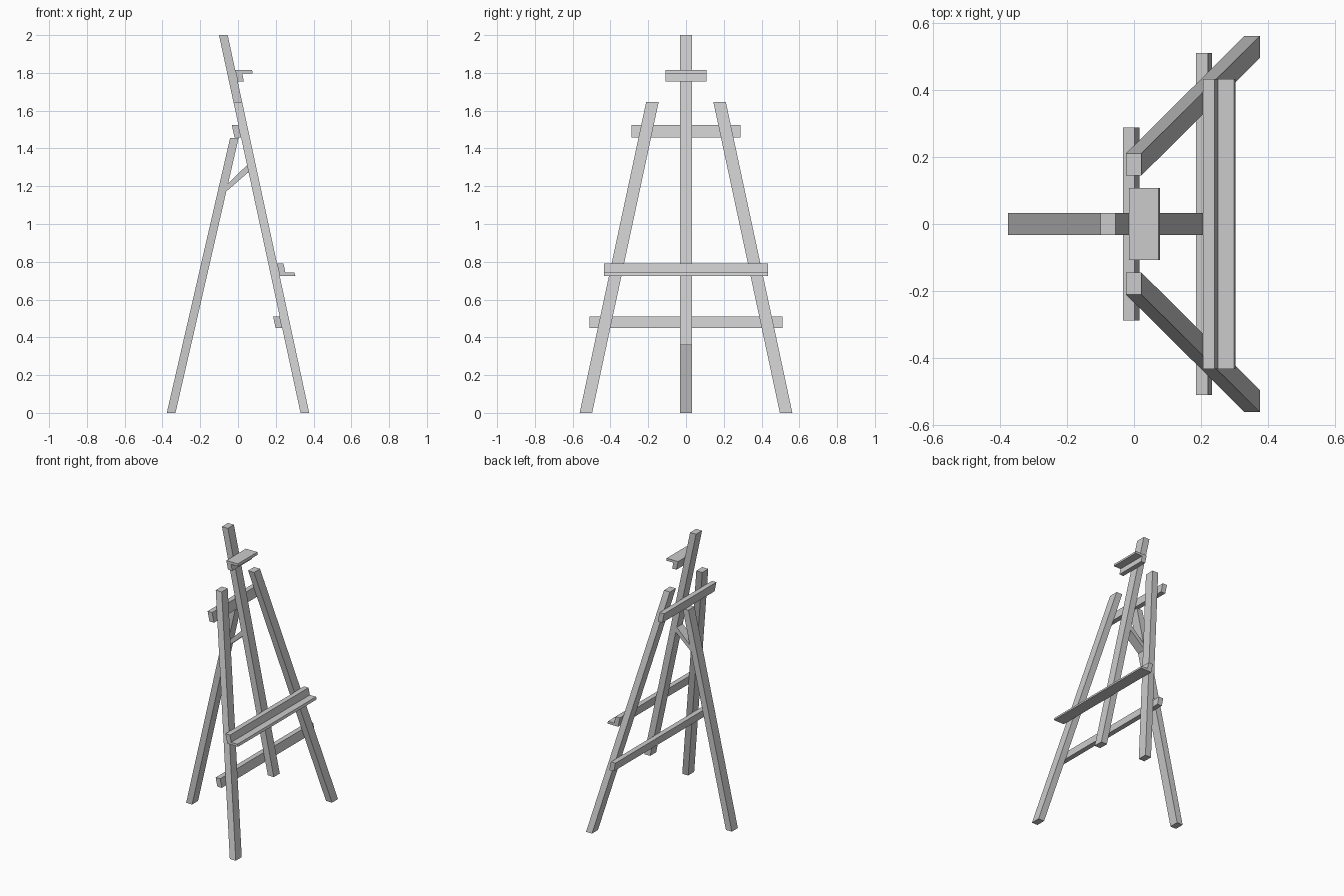
import bpy, bmesh

if "Cube" in bpy.data.objects:
    bpy.data.objects.remove(bpy.data.objects["Cube"])

SLOPE = -0.2158          # lean of the front frame, dx/dz
BACK, FRONT = 0.331, 0.377   # back and front faces of the frame at z = 0
HALF = 0.033             # half width of the timbers


def loft(name, a, b):
    """Closed solid between two matching outlines."""
    bm = bmesh.new()
    va = [bm.verts.new(p) for p in a]
    vb = [bm.verts.new(p) for p in b]
    n = len(a)
    bm.faces.new(va)
    bm.faces.new(vb[::-1])
    for i in range(n):
        j = (i + 1) % n
        bm.faces.new((va[j], va[i], vb[i], vb[j]))
    bmesh.ops.recalc_face_normals(bm, faces=bm.faces)
    me = bpy.data.meshes.new(name)
    bm.to_mesh(me)
    bm.free()
    ob = bpy.data.objects.new(name, me)
    bpy.context.collection.objects.link(ob)
    return ob


def rect(x0, x1, y0, y1, z):
    return [(x0, y0, z), (x1, y0, z), (x1, y1, z), (x0, y1, z)]


def extrude_y(name, profile, half):
    """Extrude an x-z profile symmetrically along y."""
    return loft(name, [(x, -half, z) for x, z in profile],
                [(x, half, z) for x, z in profile])


def frame_x(z, base):
    return base + SLOPE * z


def frame_rect(z, yc):
    return rect(frame_x(z, BACK), frame_x(z, FRONT), yc - HALF, yc + HALF, z)


# splayed front legs
for side, label in ((-1, "left"), (1, "right")):
    loft("front_leg_" + label, frame_rect(0, side * 0.530), frame_rect(1.645, side * 0.178))

# centre mast
loft("mast", frame_rect(0.36, 0), frame_rect(2.0, 0))

# rear leg
loft("rear_leg", rect(-0.377, -0.331, -HALF, HALF, 0),
     rect(-0.042, 0.003, -HALF, HALF, 1.455))

# short brace between rear leg and mast
extrude_y("brace", [(-0.062, 1.172), (0.056, 1.275), (0.048, 1.312), (-0.052, 1.215)], HALF)

# cross bars on the back of the frame
for name, z0, z1, half in (("lower_crossbar", 0.45, 0.51, 0.512),
                           ("upper_crossbar", 1.458, 1.525, 0.288)):
    a, b = frame_x(z0, BACK), frame_x(z1, BACK)
    extrude_y(name, [(a - 0.035, z0), (a, z0), (b, z1), (b - 0.035, z1)], half)

# canvas tray: back strip and shelf in one L profile
extrude_y("tray", [(frame_x(0.725, FRONT), 0.725), (0.304, 0.725), (0.299, 0.742),
                   (0.251, 0.742), (0.241, 0.79), (frame_x(0.79, FRONT), 0.79)], 0.433)

# top canvas clamp: inverted L profile
extrude_y("top_clamp", [(frame_x(1.755, FRONT), 1.755), (0.031, 1.755), (0.022, 1.798),
                        (0.078, 1.798), (0.074, 1.815), (frame_x(1.815, FRONT), 1.815)], 0.108)
